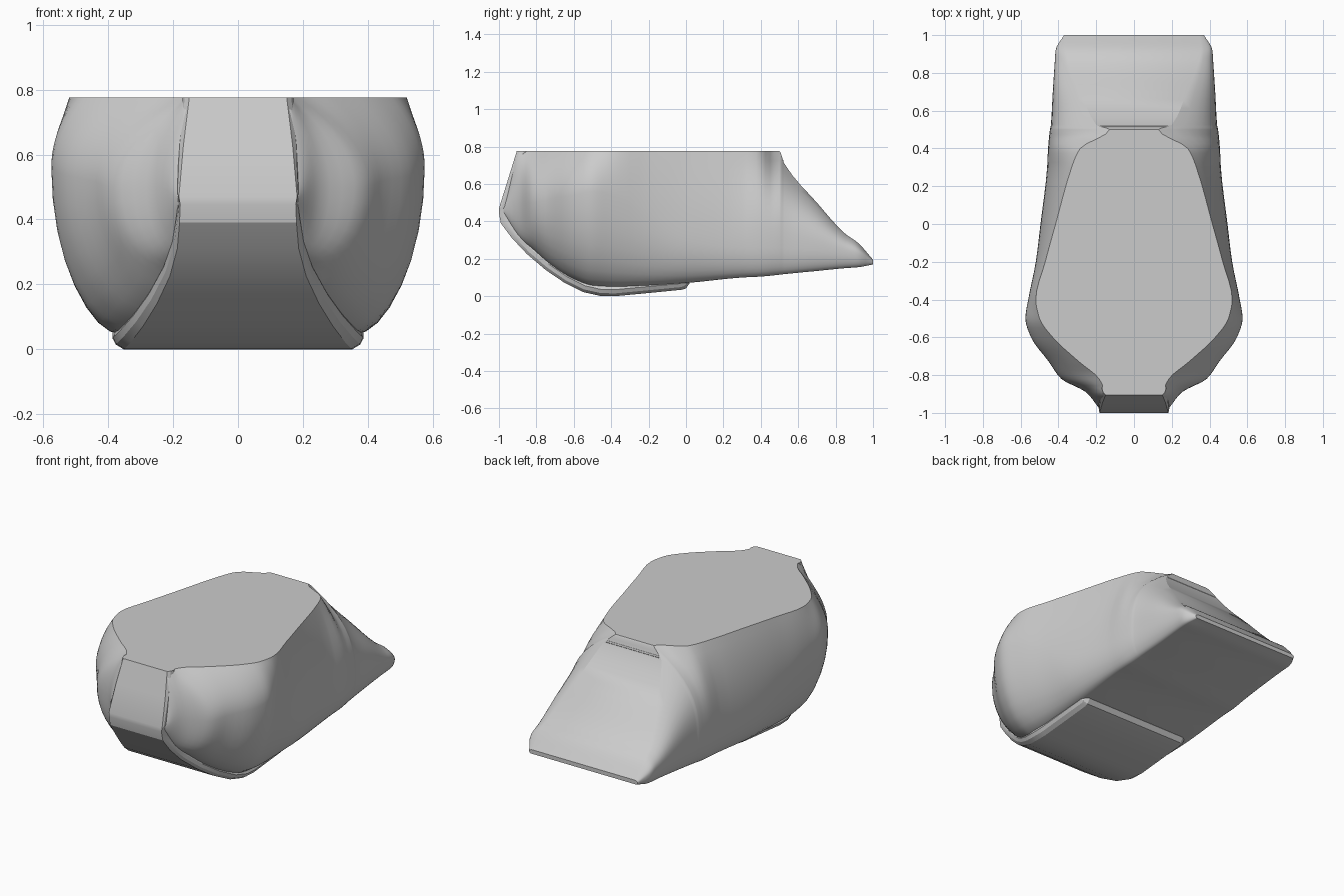
import bpy, bmesh
from math import sin, cos, pi

if "Cube" in bpy.data.objects:
    bpy.data.objects.remove(bpy.data.objects["Cube"])

TOP = 0.775


def make_object(name, rings, closed_ends=True, angle=28):
    """Skin a list of equal-length closed rings and shade it."""
    bm = bmesh.new()
    vr = [[bm.verts.new(p) for p in r] for r in rings]
    n = len(vr[0])
    for a, b in zip(vr, vr[1:]):
        for i in range(n):
            j = (i + 1) % n
            bm.faces.new((a[i], a[j], b[j], b[i]))
    bm.faces.new(vr[0])
    bm.faces.new(vr[-1])
    bmesh.ops.recalc_face_normals(bm, faces=bm.faces[:])
    me = bpy.data.meshes.new(name)
    bm.to_mesh(me)
    bm.free()
    ob = bpy.data.objects.new(name, me)
    bpy.context.collection.objects.link(ob)
    bpy.ops.object.select_all(action='DESELECT')
    ob.select_set(True)
    bpy.context.view_layer.objects.active = ob
    bpy.ops.object.shade_smooth_by_angle(angle=angle * pi / 180)
    return ob


def resample(rows, steps):
    """Monotone cubic interpolation of station rows (first column = position)."""
    ys = [r[0] for r in rows]
    n, cols = len(rows), len(rows[0])

    def slope(i, c):
        return (rows[i + 1][c] - rows[i][c]) / (ys[i + 1] - ys[i])

    def tangent(i, c):
        if i == 0 or i == n - 1:
            return slope(min(i, n - 2), c)
        a, b = slope(i - 1, c), slope(i, c)
        return 2 * a * b / (a + b) if a * b > 0 else 0.0

    out = []
    for i in range(n - 1):
        h = ys[i + 1] - ys[i]
        for s in range(steps):
            t = s / steps
            row = [ys[i] + t * h]
            for c in range(1, cols):
                row.append((2*t**3 - 3*t*t + 1) * rows[i][c] + (t**3 - 2*t*t + t) * h * tangent(i, c)
                           + (3*t*t - 2*t**3) * rows[i + 1][c] + (t**3 - t*t) * h * tangent(i + 1, c))
            out.append(row)
    out.append(list(rows[-1]))
    return out


# Body stations: y, bottom z, top z, bottom half width, widest half width, its z, top half width
stations = [
    (-.975, .44, .49, .175, .185, .465, .165),
    (-.89, .31, TOP, .185, .255, .50, .155),
    (-.82, .25, TOP, .20, .385, .50, .185),
    (-.73, .17, TOP, .24, .45, .52, .29),
    (-.60, .085, TOP, .29, .545, .54, .43),
    (-.50, .05, TOP, .33, .575, .56, .50),
    (-.40, .045, TOP, .35, .56, .54, .52),
    (-.20, .055, TOP, .37, .52, .42, .47),
    (0, .07, TOP, .38, .495, .30, .415),
    (.30, .10, TOP, .39, .46, .26, .33),
    (.40, .105, TOP, .39, .455, .26, .285),
    (.50, .115, TOP, .385, .445, .26, .13),
    (.525, .118, .71, .385, .44, .255, .20),
    (.70, .135, .50, .38, .43, .25, .28),
    (.85, .15, .335, .38, .42, .23, .34),
    (.92, .155, .285, .38, .415, .22, .355),
    (1.0, .17, .195, .36, .37, .182, .35),
]


def body_ring(y, zb, zt, wb, wm, zm, wt):
    half = []
    for k in range(9):                       # rounded underside
        a = pi / 2 * (1 - k / 8)
        half.append((wb + (wm - wb) * cos(a), zm - (zm - zb) * sin(a)))
    p = 2 + min(1, max(0, (y - .3) / .2))    # squarer shoulder at the back
    for k in range(1, 11):                   # bulging upper side
        u = k / 10
        half.append((wm - (wm - wt) * u ** p, zm + (zt - zm) * u))
    return [(x, y, z) for x, z in half] + [(-x, y, z) for x, z in reversed(half)]


make_object("body_shell", [body_ring(*s) for s in resample(stations, 4)])

# Front and belly plate: y, z, half width, rim flare
plate = [
    (-.905, TOP, .15, .02), (-.95, .63, .168, .015), (-1.0, .47, .182, .005),
    (-1.0, .445, .178, .005), (-.99, .39, .18, .01), (-.93, .31, .187, .015),
    (-.85, .225, .21, .02), (-.75, .14, .25, .025), (-.65, .072, .292, .03),
    (-.55, .022, .33, .035), (-.46, .002, .35, .035), (-.38, 0, .352, .035),
    (-.2, .017, .352, .035), (-.02, .035, .352, .035), (.0, .042, .352, .035),
    (.02, .07, .352, .03),
]


def plate_ring(y, z, w, flare):
    dy, dz = -.35 - y, TOP - z               # thickness runs toward the interior
    d = (dy * dy + dz * dz) ** .5
    at = lambda t: (y + dy / d * t, z + dz / d * t)
    half = [(w, *at(0)), (w + flare * .7, *at(.015)), (w + flare, *at(.035)), (w + flare * .7, *at(.06)), (w, *at(.08))]
    return half + [(-x, yy, zz) for x, yy, zz in reversed(half)]


make_object("front_belly_plate", [plate_ring(*p) for p in plate], angle=20)

# Low lip under the top edge of the back slope
lip = [(x, .51 + .012 * cos(a), .722 + .012 * sin(a)) for x in (-.18, .18)
       for a in [k * pi / 4 for k in range(8)]]
make_object("back_lip", [lip[:8], lip[8:]])
